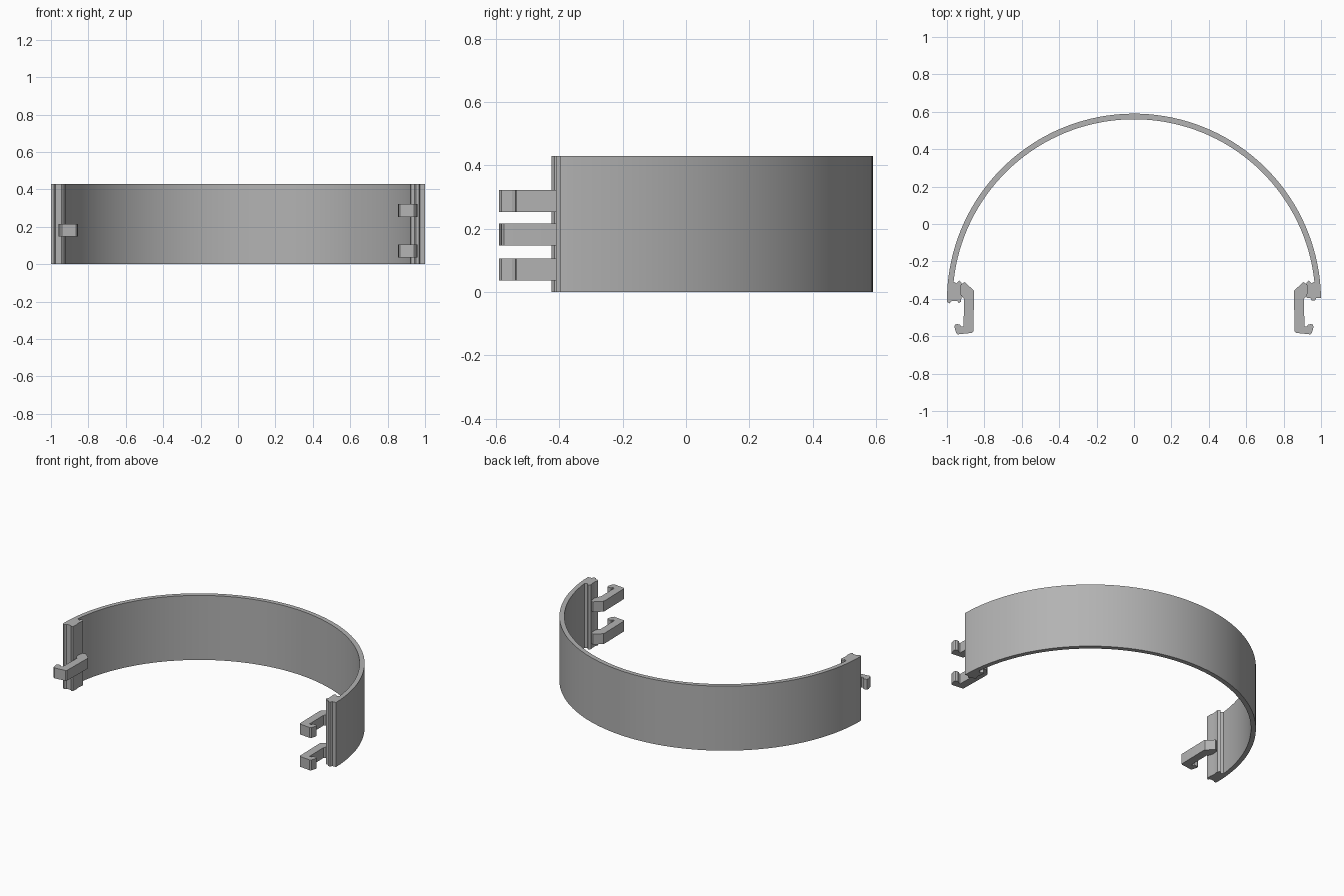
import bpy, bmesh, math

if "Cube" in bpy.data.objects:
    bpy.data.objects.remove(bpy.data.objects["Cube"])

HEIGHT = 0.43
CY = -0.41          # centre of the band circle
R_OUT, R_IN = 1.0, 0.97

mat = bpy.data.materials.new("plain grey")
mat.diffuse_color = (0.45, 0.45, 0.45, 1)
mat.use_nodes = True
mat.node_tree.nodes["Principled BSDF"].inputs["Base Color"].default_value = mat.diffuse_color


def extrude_outline(name, pts, z0, z1):
    """Make a solid from a closed outline in plan."""
    bm = bmesh.new()
    face = bm.faces.new([bm.verts.new((x, y, z0)) for x, y in pts])
    res = bmesh.ops.extrude_face_region(bm, geom=[face])
    top = [v for v in res["geom"] if isinstance(v, bmesh.types.BMVert)]
    bmesh.ops.translate(bm, verts=top, vec=(0, 0, z1 - z0))
    bmesh.ops.recalc_face_normals(bm, faces=bm.faces)
    mesh = bpy.data.meshes.new(name)
    bm.to_mesh(mesh)
    bm.free()
    mesh.materials.append(mat)
    ob = bpy.data.objects.new(name, mesh)
    bpy.context.collection.objects.link(ob)
    bpy.context.view_layer.objects.active = ob
    ob.select_set(True)
    bpy.ops.object.shade_smooth_by_angle(angle=math.radians(25))
    ob.select_set(False)
    return ob


def arc(r, a0, a1, n):
    return [(r * math.cos(math.radians(a0 + (a1 - a0) * i / n)),
             CY + r * math.sin(math.radians(a0 + (a1 - a0) * i / n)))
            for i in range(n + 1)]


# band with its thickened ends: grooved on the left, tongued on the right
left_end = [(-0.999, -0.418), (-0.985, -0.424), (-0.975, -0.412), (-0.945, -0.412),
            (-0.936, -0.424), (-0.925, -0.415), (-0.922, -0.385), (-0.928, -0.36),
            (-0.922, -0.315), (-0.934, -0.302), (-0.95, -0.317)]
right_end = [(0.95, -0.317), (0.934, -0.302), (0.922, -0.315), (0.928, -0.36),
             (0.920, -0.385), (0.925, -0.396), (0.944, -0.396), (0.951, -0.410),
             (0.967, -0.410), (0.974, -0.396), (0.999, -0.396)]
outline = (arc(R_OUT, 1.2, 180, 72) + left_end
           + arc(R_IN, 174, 6, 68) + right_end)
extrude_outline("curved_band", outline, 0, HEIGHT)

# snap hooks: one on the left, two on the right
hook = [(0.93, -0.325), (0.905, -0.311), (0.857, -0.355), (0.855, -0.365),
        (0.859, -0.575), (0.866, -0.582), (0.942, -0.590), (0.951, -0.583),
        (0.960, -0.550), (0.957, -0.539), (0.947, -0.535), (0.930, -0.538),
        (0.924, -0.548), (0.911, -0.548), (0.909, -0.40), (0.93, -0.375)]
for name, side, z in (("left_hook", -1, 0.147), ("right_lower_hook", 1, 0.037),
                      ("right_upper_hook", 1, 0.253)):
    extrude_outline(name, [(side * x, y) for x, y in hook], z, z + 0.069)
